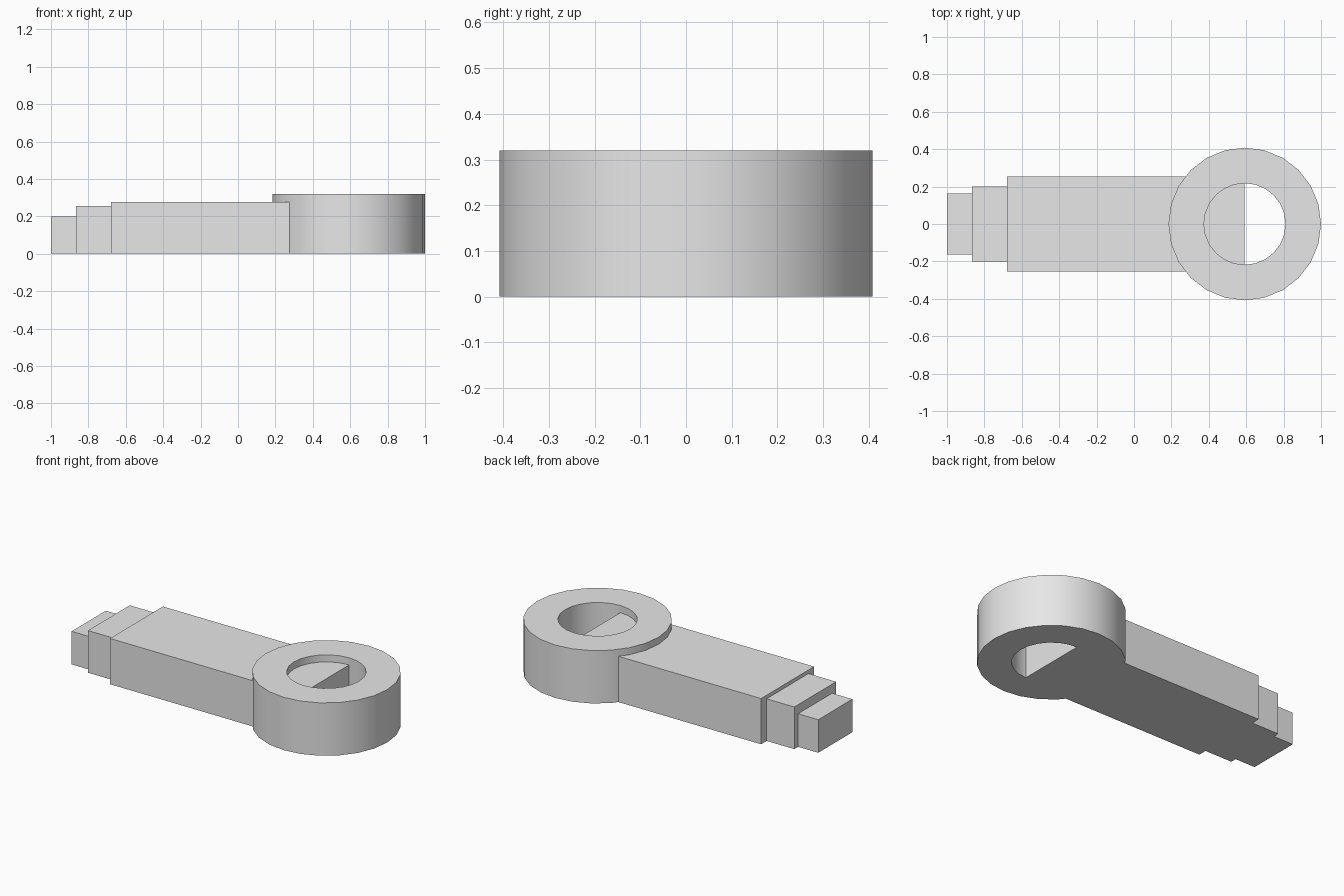
import bpy
import bmesh
from math import cos, sin, tau, radians

cube = bpy.data.objects.get("Cube")
if cube:
    bpy.data.objects.remove(cube, do_unlink=True)

GREY = (0.8, 0.8, 0.8, 1.0)
grey = bpy.data.materials.new("plain_grey")
grey.use_nodes = True
grey.diffuse_color = GREY
grey.node_tree.nodes["Principled BSDF"].inputs["Base Color"].default_value = GREY

RING_X = 0.592
SIDES = 24


def add_object(name, bm):
    bmesh.ops.recalc_face_normals(bm, faces=bm.faces)
    mesh = bpy.data.meshes.new(name)
    bm.to_mesh(mesh)
    bm.free()
    mesh.materials.append(grey)
    obj = bpy.data.objects.new(name, mesh)
    bpy.context.collection.objects.link(obj)
    return obj


def block(name, x0, x1, half_width, height):
    bm = bmesh.new()
    bmesh.ops.create_cube(bm, size=1)
    for v in bm.verts:
        v.co.x = x0 if v.co.x < 0 else x1
        v.co.y *= 2 * half_width
        v.co.z = 0 if v.co.z < 0 else height
    return add_object(name, bm)


def ring(name, outer, inner, height):
    # Sweep a rectangular section around the vertical axis
    bm = bmesh.new()
    section = [(outer, 0), (outer, height), (inner, height), (inner, 0)]
    loops = [[bm.verts.new((RING_X + r * cos(tau * i / SIDES),
                            r * sin(tau * i / SIDES), z)) for r, z in section]
             for i in range(SIDES)]
    for i, a in enumerate(loops):
        b = loops[(i + 1) % SIDES]
        for j in range(4):
            k = (j + 1) % 4
            bm.faces.new((a[j], b[j], b[k], a[k]))
    return add_object(name, bm)


# Stepped shank, its wide end reaching the middle of the ring hole
block("shaft", -0.68, RING_X, 0.253, 0.277)
block("middle_step", -0.865, -0.68, 0.2, 0.255)
block("end_step", -1.0, -0.865, 0.163, 0.2)

# Round eye with a through hole
eye = ring("eye_ring", 0.408, 0.218, 0.32)
bpy.ops.object.select_all(action="DESELECT")
eye.select_set(True)
bpy.context.view_layer.objects.active = eye
bpy.ops.object.shade_smooth_by_angle(angle=radians(30))
